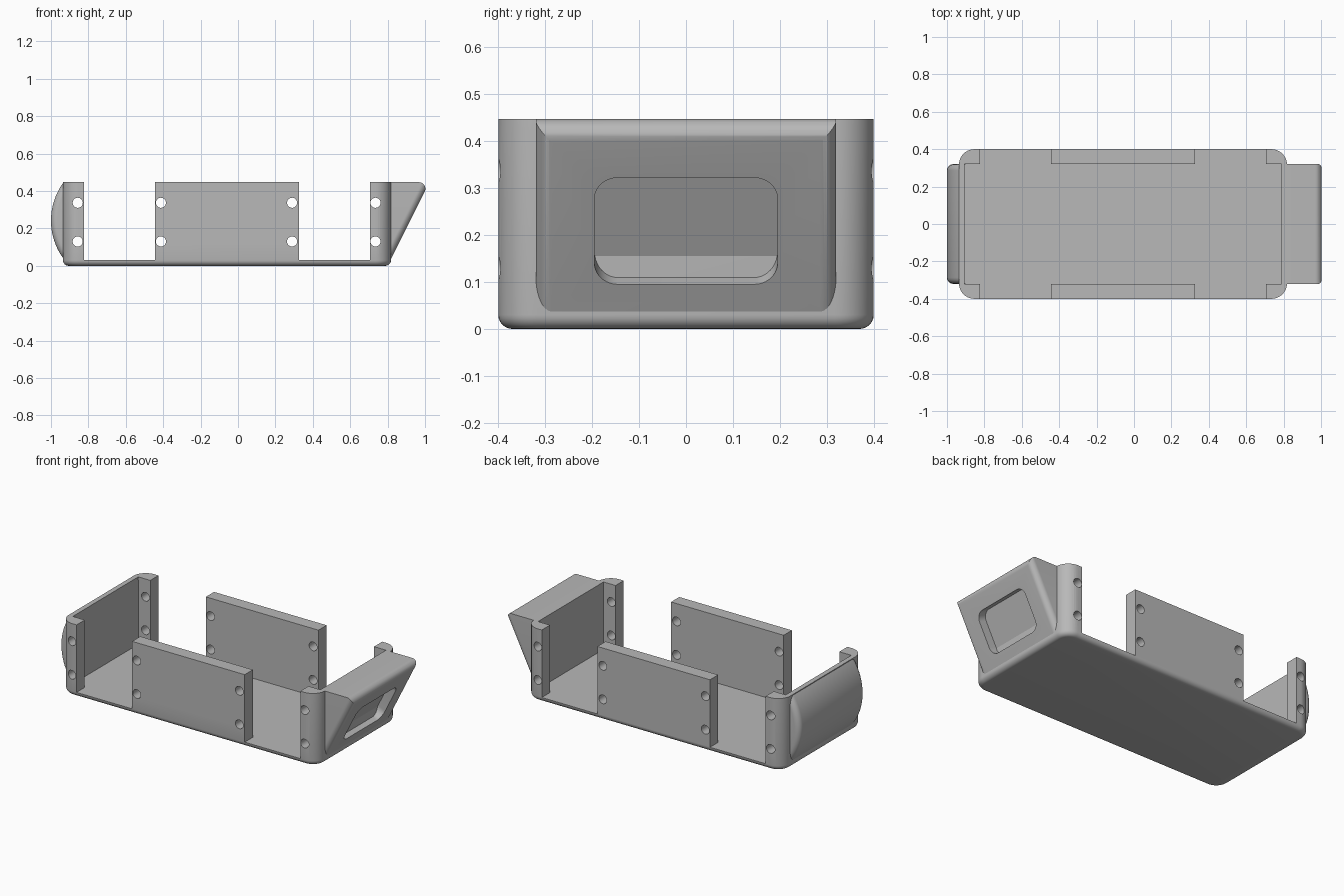
import bpy, bmesh
from math import sin, cos, pi, radians, atan2
from mathutils import Matrix, Vector

if "Cube" in bpy.data.objects:
    bpy.data.objects.remove(bpy.data.objects["Cube"], do_unlink=True)

grey = bpy.data.materials.new("plain_grey")
grey.use_nodes = True
grey.diffuse_color = (0.48, 0.48, 0.48, 1)
grey.node_tree.nodes["Principled BSDF"].inputs["Base Color"].default_value = grey.diffuse_color

TOP, FLOOR = 0.447, 0.03
X0, X1 = -0.936, 0.818          # outer ends of the tray
HALF, INNER = 0.4, 0.32         # outer and inner half width


def frame(x, y, z, origin=(0, 0, 0)):
    """Matrix with the given axes as columns."""
    m = Matrix((x, y, z)).transposed().to_4x4()
    m.translation = origin
    return m


SIDE = frame((1, 0, 0), (0, 0, 1), (0, -1, 0))   # profile in x-z, extruded along y


def arc(cx, cy, r, a0, a1, n=10):
    return [(cx + r * cos(a0 + (a1 - a0) * i / n), cy + r * sin(a0 + (a1 - a0) * i / n))
            for i in range(n + 1)]


def rounded_rect(x0, x1, y0, y1, r):
    corners = ((x1 - r, y1 - r), (x0 + r, y1 - r), (x0 + r, y0 + r), (x1 - r, y0 + r))
    pts = []
    for i, (cx, cy) in enumerate(corners):
        pts += arc(cx, cy, r, i * pi / 2, (i + 1) * pi / 2)
    return pts


def add_prism(bm, pts, z0, z1, matrix=Matrix()):
    lo = [bm.verts.new(matrix @ Vector((x, y, z0))) for x, y in pts]
    hi = [bm.verts.new(matrix @ Vector((x, y, z1))) for x, y in pts]
    bottom = bm.faces.new(lo)
    bm.faces.new(hi)
    for i in range(len(pts)):
        j = (i + 1) % len(pts)
        bm.faces.new((lo[i], lo[j], hi[j], hi[i]))
    bmesh.ops.recalc_face_normals(bm, faces=bm.faces[:])
    return bottom


def finish(bm, name):
    mesh = bpy.data.meshes.new(name)
    bm.to_mesh(mesh)
    bm.free()
    mesh.materials.append(grey)
    obj = bpy.data.objects.new(name, mesh)
    bpy.context.collection.objects.link(obj)
    return obj


def prism(name, pts, z0, z1, matrix=Matrix()):
    bm = bmesh.new()
    add_prism(bm, pts, z0, z1, matrix)
    return finish(bm, name)


def rect(x0, x1, y):
    return [(x0, -y), (x1, -y), (x1, y), (x0, y)]


def activate(obj):
    bpy.ops.object.select_all(action='DESELECT')
    obj.select_set(True)
    bpy.context.view_layer.objects.active = obj


def combine(obj, cutter, operation='DIFFERENCE'):
    mod = obj.modifiers.new("cut", 'BOOLEAN')
    mod.operation, mod.solver, mod.object = operation, 'EXACT', cutter
    activate(obj)
    bpy.ops.object.modifier_apply(modifier=mod.name)
    bpy.data.objects.remove(cutter, do_unlink=True)


# Tray: rounded block with a filleted underside
bm = bmesh.new()
base = add_prism(bm, rounded_rect(X0, X1, -HALF, HALF, 0.083), 0, TOP)
bmesh.ops.bevel(bm, geom=base.edges[:], offset=0.03, segments=6, profile=0.5, affect='EDGES')
tray = finish(bm, "tray")

# Hollow inside, leaving floor, end walls, corner posts and side walls
combine(tray, prism("cavity", rect(X0 + 0.03, X1 - 0.03, INNER), FLOOR, 1))
bm = bmesh.new()
for x0, x1 in ((-0.824, -0.444), (0.326, 0.706)):
    add_prism(bm, rect(x0, x1, 0.6), FLOOR, 1)
combine(tray, finish(bm, "side_gaps"))

# Screw holes through posts and side walls
bm = bmesh.new()
for x in (-0.857, -0.412, 0.289, 0.735):
    for z in (0.13, 0.337):
        add_prism(bm, arc(x, z, 0.027, 0, 2 * pi, 32)[:-1], -0.6, 0.6, SIDE)
combine(tray, finish(bm, "screw_holes"))

# Slanted hood: top-rounded profile intersected with a side-rounded bar
tilt = atan2(1, 2)
normal = (cos(tilt), 0, -sin(tilt))
slope = (sin(tilt), 0, cos(tilt))
R = 0.034
foot = 0.816
mid = (foot + (0.2085 - 0.033) / 2, 0, 0.2085)
tip = foot + (TOP - 0.033) / 2
nose = arc(tip - 0.055, TOP - R, R, pi / 2, -tilt)
hood = prism("slanted_hood", [(0.812, TOP)] + nose + [(0.825, 0.015), (0.812, 0.015)],
             -0.5, 0.5, SIDE)
bar = prism("hood_bar", rounded_rect(-1, 0, -INNER, INNER, R), -1, 1,
            frame(normal, (0, 1, 0), slope, mid))
combine(hood, bar, 'INTERSECT')

# Rounded recess in the slanted face
combine(hood, prism("recess", rounded_rect(-0.195, 0.195, -0.127, 0.127, 0.05), -0.053, 0.1,
                    frame((0, 1, 0), slope, normal, mid)))

# Bulged bumper on the other end, with filleted sides
radius, cx, cz = 0.345, -0.655, 0.242
spread = radians(42)
bm = bmesh.new()
add_prism(bm, arc(cx, cz, radius, pi - spread, pi + spread, 24), -INNER, INNER, SIDE)
back = cx - radius * cos(spread) - 0.001
rim = [e for e in bm.edges if abs(e.verts[0].co.y - e.verts[1].co.y) < 0.001
       and min(v.co.x for v in e.verts) < back]
bmesh.ops.bevel(bm, geom=rim, offset=R, segments=6, profile=0.5, affect='EDGES')
for z, up in ((TOP, 1), (0.02, -1)):
    bmesh.ops.bisect_plane(bm, geom=bm.verts[:] + bm.edges[:] + bm.faces[:],
                           plane_co=(0, 0, z), plane_no=(0, 0, up), clear_outer=True)
    bmesh.ops.holes_fill(bm, edges=[e for e in bm.edges if e.is_boundary])
bmesh.ops.recalc_face_normals(bm, faces=bm.faces[:])
bumper = finish(bm, "bulged_bumper")

for part in (tray, hood, bumper):
    activate(part)
    bpy.ops.object.shade_smooth_by_angle(angle=radians(30))
